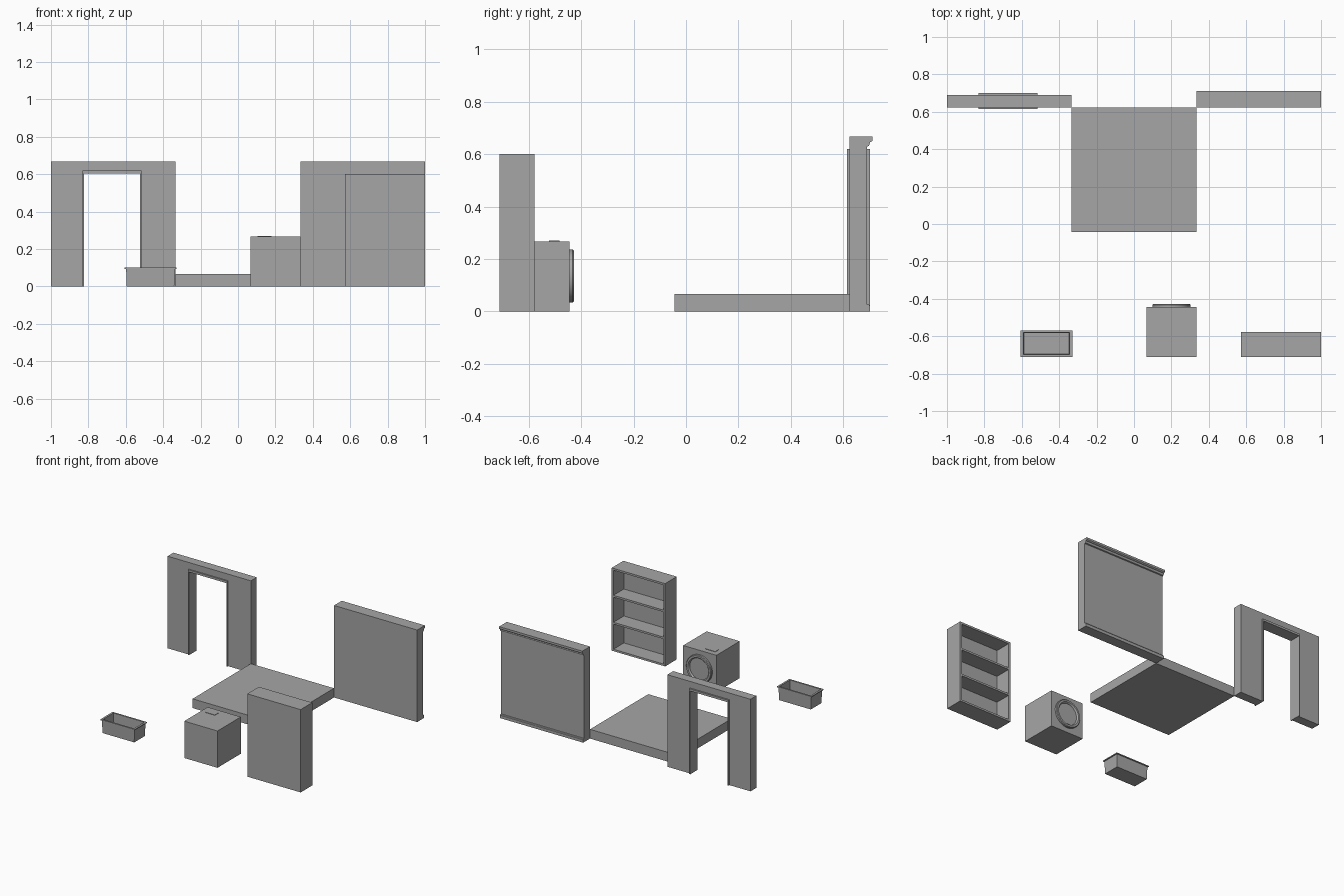
import bpy
import bmesh
import math

cube = bpy.data.objects.get("Cube")
if cube:
    bpy.data.objects.remove(cube, do_unlink=True)

grey = bpy.data.materials.new("plain_grey")
colour = (0.38, 0.38, 0.38, 1.0)
grey.diffuse_color = colour
grey.use_nodes = True
grey.node_tree.nodes["Principled BSDF"].inputs["Base Color"].default_value = colour


def finish(name, bm):
    bmesh.ops.recalc_face_normals(bm, faces=bm.faces)
    mesh = bpy.data.meshes.new(name)
    bm.to_mesh(mesh)
    bm.free()
    mesh.materials.append(grey)
    obj = bpy.data.objects.new(name, mesh)
    bpy.context.collection.objects.link(obj)
    return obj


def box(name, x, y, z):
    """Box from a (low, high) pair on each axis."""
    bm = bmesh.new()
    bmesh.ops.create_cube(bm, size=1)
    for v in bm.verts:
        v.co = [a + (b - a) * (c + 0.5) for c, (a, b) in zip(v.co, (x, y, z))]
    return finish(name, bm)


def prism(name, points, place, shift):
    """Extrude a flat outline; place maps each 2D point into space."""
    bm = bmesh.new()
    face = bm.faces.new([bm.verts.new(place(p)) for p in points])
    ext = bmesh.ops.extrude_face_region(bm, geom=[face], use_keep_orig=True)
    verts = [g for g in ext["geom"] if isinstance(g, bmesh.types.BMVert)]
    bmesh.ops.translate(bm, verts=verts, vec=shift)
    return finish(name, bm)


def arch(name, x, inner_x, top, inner_top, y):
    """Upside-down U outline standing on the ground."""
    (a, b), (c, d) = x, inner_x
    pts = [(a, 0), (a, top), (b, top), (b, 0), (d, 0), (d, inner_top), (c, inner_top), (c, 0)]
    return prism(name, pts, lambda p: (p[0], y[0], p[1]), (0, y[1] - y[0], 0))


T = 1 / 3
WALL_Y = (0.623, 0.69)

# Floor slab
box("floor", (-T, T), (-0.044, 0.623), (0, 0.067))

# Wall with doorway and its thin lining
arch("doorway_wall", (-1, -T), (-0.828, -0.52), 0.667, 0.61, WALL_Y)
arch("door_frame", (-0.832, -0.516), (-0.824, -0.524), 0.619, 0.603, (0.614, 0.701))

# Solid wall with skirting and cornice on its back
wall_profile = [
    (0.623, 0), (0.701, 0), (0.701, 0.021), (0.697, 0.026), (0.69, 0.027),
    (0.69, 0.628), (0.697, 0.631), (0.7, 0.637), (0.701, 0.645), (0.708, 0.648),
    (0.711, 0.652), (0.711, 0.667), (0.623, 0.667),
]
prism("solid_wall", wall_profile, lambda p: (T, p[0], p[1]), (1 - T, 0, 0))

# Bookcase, open towards the room
X, Y, H, B = (0.572, 1.0), (-0.711, -0.578), 0.6, 0.014
box("bookcase_back", X, (Y[0], Y[0] + B), (0, H))
for side, x in (("right", X[0]), ("left", X[1] - B)):
    box("bookcase_side_" + side, (x, x + B), Y, (0, H))
for i in range(4):
    z = i * (H - B) / 3
    box(f"bookcase_shelf_{i + 1}", (X[0] + B, X[1] - B), (Y[0] + B, Y[1]), (z, z + B))

# Washing machine body and the small panel on its top
box("washer_body", (0.067, T), (-0.711, -0.444), (0, 0.267))
box("washer_top_panel", (0.103, 0.18), (-0.522, -0.482), (0.267, 0.27))

# Round washer door: a raised ring around a shallow window
door_profile = [
    (0.101, 0), (0.101, 0.012), (0.097, 0.017), (0.084, 0.017),
    (0.079, 0.012), (0.077, 0.005), (0, 0.005),
]
bm = bmesh.new()
verts = [bm.verts.new((0.2 + r, -0.444 + d, 0.135)) for r, d in door_profile]
edges = [bm.edges.new(pair) for pair in zip(verts, verts[1:])]
bmesh.ops.spin(bm, geom=verts + edges, cent=(0.2, 0, 0.135), axis=(0, 1, 0),
               angle=math.tau, steps=48, use_merge=False)
bmesh.ops.remove_doubles(bm, verts=bm.verts, dist=0.0002)
door = finish("washer_door", bm)
bpy.context.view_layer.objects.active = door
door.select_set(True)
bpy.ops.object.shade_smooth_by_angle(angle=math.radians(35))
door.select_set(False)

# Open tub with a thin rim: nested rectangular loops (half width, half depth, height)
tub_loops = [
    (0.127, 0.061, 0), (0.13, 0.064, 0.094), (0.138, 0.071, 0.094),
    (0.138, 0.071, 0.1), (0.124, 0.059, 0.1), (0.121, 0.056, 0.008),
]
bm = bmesh.new()
rings = []
for hx, hy, z in tub_loops:
    rings.append([bm.verts.new((-0.468 + sx * hx, -0.64 + sy * hy, z))
                  for sx, sy in ((-1, -1), (1, -1), (1, 1), (-1, 1))])
for low, high in zip(rings, rings[1:]):
    for i in range(4):
        j = (i + 1) % 4
        bm.faces.new((low[i], low[j], high[j], high[i]))
bm.faces.new(rings[0])
bm.faces.new(rings[-1])
finish("tub", bm)
